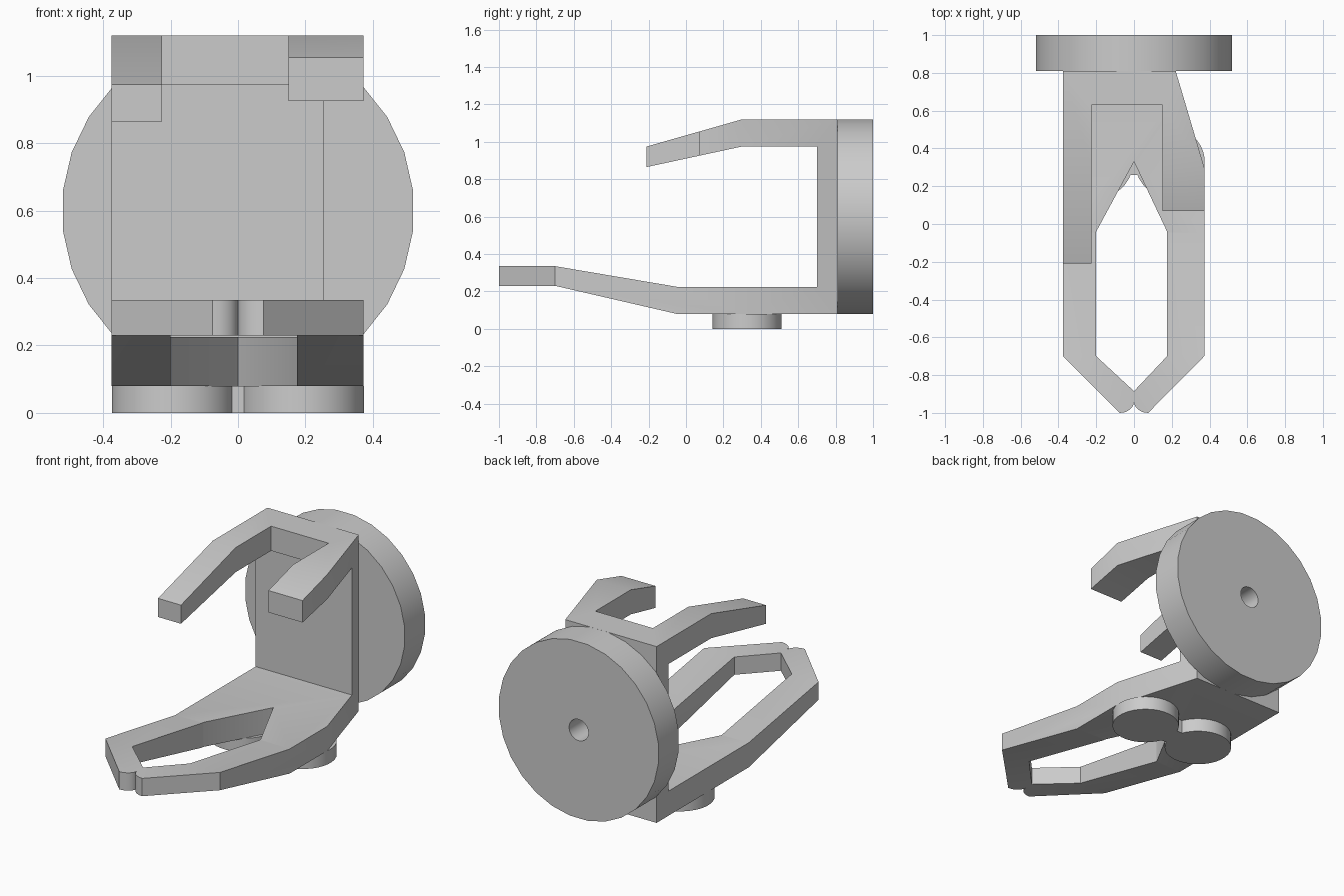
import bpy, bmesh, math
from mathutils import Matrix, Vector

cube = bpy.data.objects.get("Cube")
if cube:
    bpy.data.objects.remove(cube, do_unlink=True)

GREY = (0.6, 0.6, 0.6, 1.0)
mat = bpy.data.materials.new("plain grey")
mat.use_nodes = True
mat.diffuse_color = GREY
mat.node_tree.nodes["Principled BSDF"].inputs["Base Color"].default_value = GREY


def prism(name, outline, axis, lo, hi):
    """Extrude a closed outline along x (outline is y,z), y (x,z) or z (x,y)."""
    place = {"x": lambda a, b: (lo, a, b),
             "y": lambda a, b: (a, lo, b),
             "z": lambda a, b: (a, b, lo)}[axis]
    direction = Vector([(hi - lo) * (axis == k) for k in "xyz"])
    bm = bmesh.new()
    face = bm.faces.new([bm.verts.new(place(a, b)) for a, b in outline])
    ext = bmesh.ops.extrude_face_region(bm, geom=[face])
    moved = [g for g in ext["geom"] if isinstance(g, bmesh.types.BMVert)]
    bmesh.ops.translate(bm, verts=moved, vec=direction)
    bmesh.ops.recalc_face_normals(bm, faces=bm.faces)
    mesh = bpy.data.meshes.new(name)
    bm.to_mesh(mesh)
    bm.free()
    mesh.materials.append(mat)
    obj = bpy.data.objects.new(name, mesh)
    bpy.context.collection.objects.link(obj)
    return obj


def circle(cx, cy, r, sides):
    step = 2 * math.pi / sides
    return [(cx + r * math.cos((i + 0.5) * step), cy + r * math.sin((i + 0.5) * step))
            for i in range(sides)]


def box(x0, x1, y0, y1):
    return [(x0, y0), (x1, y0), (x1, y1), (x0, y1)]


def select(obj):
    bpy.ops.object.select_all(action="DESELECT")
    obj.select_set(True)
    bpy.context.view_layer.objects.active = obj


def combine(obj, tool, operation):
    select(obj)
    mod = obj.modifiers.new("shape", "BOOLEAN")
    mod.operation, mod.solver, mod.object = operation, "EXACT", tool
    bpy.ops.object.modifier_apply(modifier=mod.name)
    bpy.data.objects.remove(tool, do_unlink=True)


def smooth(obj):
    select(obj)
    bpy.ops.object.shade_smooth_by_angle(angle=math.radians(30))


# Gripper frame: C-shaped side profile (y, z)
side = [(0.81, 0.08), (-0.05, 0.08), (-0.7, 0.23), (-1, 0.23), (-1, 0.335),
        (-0.7, 0.335), (-0.05, 0.225), (0.7, 0.225), (0.7, 0.975), (0.3, 0.975),
        (-0.21, 0.865), (-0.21, 0.975), (0.3, 1.12), (0.81, 1.12)]
frame = prism("gripper_frame", side, "x", -0.6, 0.6)

# Plan outline with two rounded fingertips meeting in a notch
tip = [(0.075 * math.sin(t), -0.94 - 0.06 * (1 - math.cos(t)))
       for t in [math.pi / 2 * i / 6 for i in range(1, 7)]]
tip = [(x, y) for x, y in tip]
tip = [(0.075 - 0.075 * math.cos(t), -0.94 - 0.06 * math.sin(t))
       for t in [math.pi / 2 * i / 6 for i in range(7)]]
plan = ([(-0.375, 0.9), (-0.375, -0.7)] + [(-x, y) for x, y in reversed(tip)]
        + tip[1:] + [(0.372, -0.7), (0.372, 0.3), (0.194, 0.9)])
combine(frame, prism("plan_tool", plan, "z", -0.5, 1.5), "INTERSECT")

# Long opening in the lower jaw
opening = [(0, 0.33), (-0.2, -0.04), (-0.2, -0.7), (0, -0.885),
           (0.175, -0.7), (0.175, -0.04)]
combine(frame, prism("opening_tool", opening, "z", -0.5, 0.6), "DIFFERENCE")

# Gap between the upper fingers, and the shorter left finger
combine(frame, prism("gap_tool", box(-0.225, 0.15, -1.2, 0.63), "z", 0.6, 1.5), "DIFFERENCE")
combine(frame, prism("finger_tool", box(0.1, 0.6, -1.2, 0.07), "z", 0.6, 1.5), "DIFFERENCE")
smooth(frame)

# Round mounting disc with a centre hole
disc = prism("mounting_disc", circle(0, 0.6, 0.523, 28), "y", 0.81, 1.0)
combine(disc, prism("hole_tool", circle(0, 0.6, 0.063, 24), "y", 0.7, 1.2), "DIFFERENCE")
smooth(disc)

# Two round feet joined by a small bridge
for name, sx in (("left_foot", 1), ("right_foot", -1)):
    smooth(prism(name, circle(sx * 0.19, 0.327, 0.185, 32), "z", 0, 0.08))
prism("foot_bridge", box(-0.02, 0.02, 0.26, 0.395), "z", 0, 0.08)
